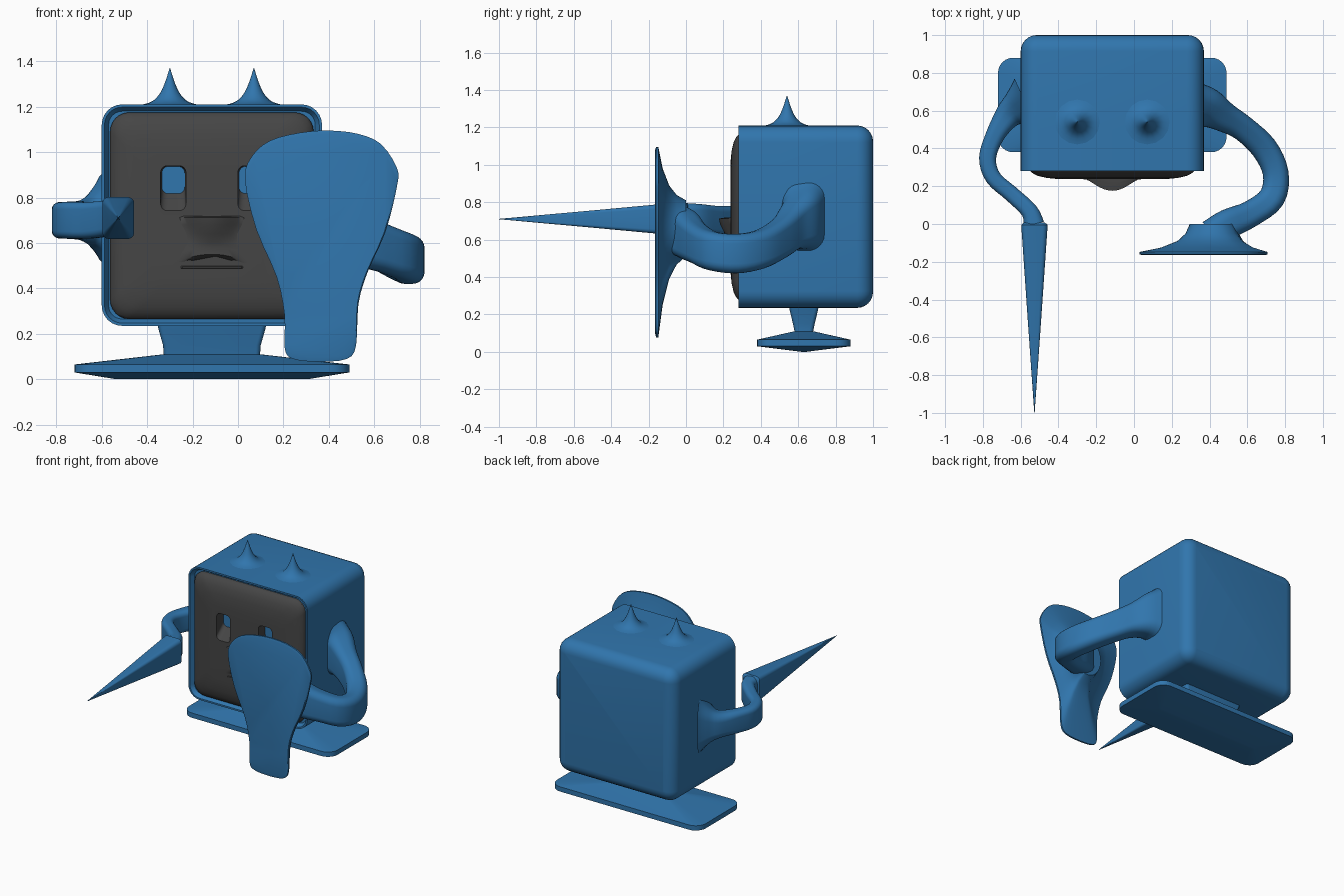
import bpy, bmesh, math
from mathutils import Vector

if "Cube" in bpy.data.objects:
    bpy.data.objects.remove(bpy.data.objects["Cube"])


def material(name, rgb):
    m = bpy.data.materials.new(name)
    m.diffuse_color = (*rgb, 1)
    m.use_nodes = True
    m.node_tree.nodes["Principled BSDF"].inputs["Base Color"].default_value = m.diffuse_color
    return m


BLUE = material("blue", (0.03, 0.18, 0.42))
GREY = material("dark grey", (0.06, 0.06, 0.06))
CX = -0.115                      # middle of the monitor


def finish(obj, angle=35):
    obj.data.shade_smooth()
    obj.data.set_sharp_from_angle(angle=math.radians(angle))


def loft(name, rings, mat, angle=35):
    """Skin closed rings of equal point count and cap both ends."""
    bm = bmesh.new()
    rows = [[bm.verts.new(p) for p in ring] for ring in rings]
    n = len(rows[0])
    for a, b in zip(rows, rows[1:]):
        for i in range(n):
            j = (i + 1) % n
            bm.faces.new((a[i], a[j], b[j], b[i]))
    bm.faces.new(rows[0])
    bm.faces.new(rows[-1][::-1])
    bmesh.ops.recalc_face_normals(bm, faces=bm.faces)
    me = bpy.data.meshes.new(name)
    bm.to_mesh(me)
    bm.free()
    me.materials.append(mat)
    obj = bpy.data.objects.new(name, me)
    bpy.context.collection.objects.link(obj)
    finish(obj, angle)
    return obj


def rounded(hw, hh, r, n=6):
    """Points of a rounded rectangle around the origin."""
    r = min(r, hw, hh)
    pts = []
    for k, (sx, sy) in enumerate(((1, 1), (-1, 1), (-1, -1), (1, -1))):
        for i in range(n + 1):
            a = (k + i / n) * math.pi / 2
            pts.append((sx * (hw - r) + r * math.cos(a), sy * (hh - r) + r * math.sin(a)))
    return pts


def ring_y(y, cx, cz, hw, hh, r):
    return [(cx + u, y, cz + v) for u, v in rounded(hw, hh, r)]


def smooth(rows, closed=False, steps=4):
    """Catmull-Rom interpolation through rows of numbers."""
    n, out = len(rows), []
    at = (lambda i: rows[i % n]) if closed else (lambda i: rows[max(0, min(n - 1, i))])
    for i in range(n if closed else n - 1):
        for s in range(steps):
            t = s / steps
            out.append([0.5 * (2 * b + (c - a) * t + (2 * a - 5 * b + 4 * c - d) * t * t
                               + (3 * b - a - 3 * c + d) * t ** 3)
                        for a, b, c, d in zip(at(i - 1), at(i), at(i + 1), at(i + 2))])
    return out if closed else out + [list(rows[-1])]


def tube(name, table):
    """Arm from rows of x, y, z, half width, half height."""
    rows = smooth(table)
    rings = []
    for i, (x, y, z, hw, hh) in enumerate(rows):
        p, q = rows[max(0, i - 1)], rows[min(len(rows) - 1, i + 1)]
        d = Vector((q[0] - p[0], q[1] - p[1], 0)).normalized()
        side = Vector((-d.y, d.x, 0))
        rings.append([Vector((x, y, z)) + side * u + Vector((0, 0, v))
                      for u, v in rounded(hw, hh, min(hw, hh) * 0.75)])
    return loft(name, rings, BLUE, 50)


# Monitor casing: recessed front rim, straight sides, rounded back
case = [(0.03, 0.31), (0.012, 0.28), (0, 0.28), (0, 0.5)]
case += [(0.085 * (1 - math.cos(a)), 0.915 + 0.085 * math.sin(a))
         for a in (i * math.pi / 12 for i in range(7))]
loft("casing", [ring_y(y, CX, 0.7225, 0.485 - d, 0.4875 - d, max(0.09 - d, 0.004))
                for d, y in case], BLUE)

# Bulging screen
screen = loft("screen", [ring_y(y, CX, 0.72, 0.448 - d, 0.455 - d, 0.085)
                         for d, y in ((0, 0.36), (0, 0.30), (0.008, 0.285), (0.025, 0.27),
                                      (0.05, 0.256), (0.1, 0.244), (0.17, 0.237))], GREY)

# Eye sockets with a sloping lower half
for ex in (CX - 0.17, CX + 0.17):
    cutter = loft("eye_cutter", [ring_y(0.2, ex, 0.84, 0.056, 0.10, 0.03),
                                 ring_y(0.235, ex, 0.84, 0.056, 0.10, 0.03),
                                 ring_y(0.32, ex, 0.882, 0.05, 0.055, 0.03)], GREY)
    cutter.hide_render = True
    mod = screen.modifiers.new("eye", 'BOOLEAN')
    mod.operation, mod.object, mod.solver = 'DIFFERENCE', cutter, 'EXACT'
    bpy.context.view_layer.objects.active = screen
    bpy.ops.object.modifier_apply(modifier=mod.name)
    bpy.data.objects.remove(cutter)
finish(screen)

# Snout and frowning upper lip: rows of z, half width, depth, arch
snout = [(0.718, 0.13, 0.03, 0), (0.712, 0.145, 0.062, 0), (0.68, 0.135, 0.055, 0),
         (0.64, 0.115, 0.035, 0), (0.6, 0.115, 0.02, 0), (0.56, 0.14, 0.015, 0.02),
         (0.51, 0.165, 0.018, 0.04), (0.497, 0.165, 0.002, 0.045)]
rings = []
for z, w, d, k in snout:
    s = [i / 10 for i in range(-10, 11)]
    front = [(CX + w * t, 0.238 - d * (1 - t * t) ** 1.5, z + k * (1 - t * t)) for t in s]
    rings.append(front + [(x, 0.262, zz) for x, _, zz in reversed(front)])
loft("snout", rings, GREY, 50)
loft("lower_lip", [ring_y(y, CX, 0.493, w, h, 0.006)
                   for y, w, h in ((0.25, 0.15, 0.008), (0.23, 0.13, 0.004))], GREY)

# Neck and foot plate, one lofted stand
stand = [(0, 0.42, 0.012, 0.01), (0.03, 0.605, 0.25, 0.08), (0.065, 0.605, 0.25, 0.08),
         (0.11, 0.212, 0.05, 0.02), (0.15, 0.215, 0.058, 0.02), (0.22, 0.235, 0.075, 0.02),
         (0.27, 0.245, 0.085, 0.02)]
loft("stand", [[(CX + u, 0.63 + v, z) for u, v in rounded(hx, hy, r)]
               for z, hx, hy, r in stand], BLUE, 20)

# Pair of spikes on top
for sx in (CX - 0.185, CX + 0.185):
    profile = smooth([(0.17, 1.2), (0.09, 1.218), (0.05, 1.25), (0.024, 1.3), (0.001, 1.37)])
    loft("spike", [[(sx + r * math.cos(i * math.pi / 8), 0.54 + r * math.sin(i * math.pi / 8), z)
                    for i in range(16)] for r, z in profile], BLUE, 50)

# Arm and lance
tube("lance_arm", [(-0.57, 0.635, 0.71, 0.15, 0.2), (-0.62, 0.61, 0.705, 0.10, 0.13),
                   (-0.67, 0.57, 0.70, 0.07, 0.09), (-0.735, 0.47, 0.70, 0.05, 0.082),
                   (-0.775, 0.35, 0.70, 0.045, 0.08), (-0.745, 0.245, 0.70, 0.042, 0.08),
                   (-0.65, 0.16, 0.70, 0.042, 0.08), (-0.555, 0.07, 0.71, 0.045, 0.08),
                   (-0.53, 0.0, 0.71, 0.055, 0.085)])
loft("lance", [ring_y(y, -0.527, 0.71, w, h, w * 0.4)
               for y, w, h in ((0.008, 0.055, 0.075), (-0.005, 0.07, 0.092),
                               (-0.5, 0.036, 0.046), (-1.0, 0.001, 0.001))], BLUE)

# Arm and shield
tube("shield_arm", [(0.34, 0.62, 0.73, 0.13, 0.2), (0.40, 0.61, 0.71, 0.105, 0.16),
                    (0.48, 0.565, 0.67, 0.08, 0.125), (0.58, 0.505, 0.61, 0.068, 0.11),
                    (0.69, 0.40, 0.55, 0.07, 0.105), (0.75, 0.27, 0.525, 0.068, 0.105),
                    (0.73, 0.14, 0.54, 0.07, 0.105), (0.62, 0.055, 0.585, 0.07, 0.11),
                    (0.5, 0.0, 0.63, 0.08, 0.13), (0.42, -0.06, 0.66, 0.09, 0.13)])
outline = smooth([(0.03, 0.88), (0.06, 0.98), (0.14, 1.05), (0.27, 1.085), (0.40, 1.095),
                  (0.53, 1.08), (0.63, 1.035), (0.70, 0.93), (0.70, 0.85), (0.65, 0.65),
                  (0.57, 0.47), (0.53, 0.33), (0.52, 0.15), (0.48, 0.09), (0.36, 0.077),
                  (0.24, 0.09), (0.205, 0.14), (0.205, 0.28), (0.17, 0.45), (0.08, 0.66)],
                 closed=True, steps=3)
rings = []
for t, y in ((0, 0.0), (0.1, -0.05), (0.28, -0.09), (0.6, -0.125), (1, -0.148),
             (1, -0.16), (0.95, -0.165)):
    ring = []
    for x, z in outline:
        a = math.atan2(z - 0.66, x - 0.42)
        ex, ez = 0.42 + 0.125 * math.cos(a), 0.66 + 0.15 * math.sin(a)
        ring.append((ex + (x - ex) * t, y, ez + (z - ez) * t))
    rings.append(ring)
loft("shield", rings, BLUE)
